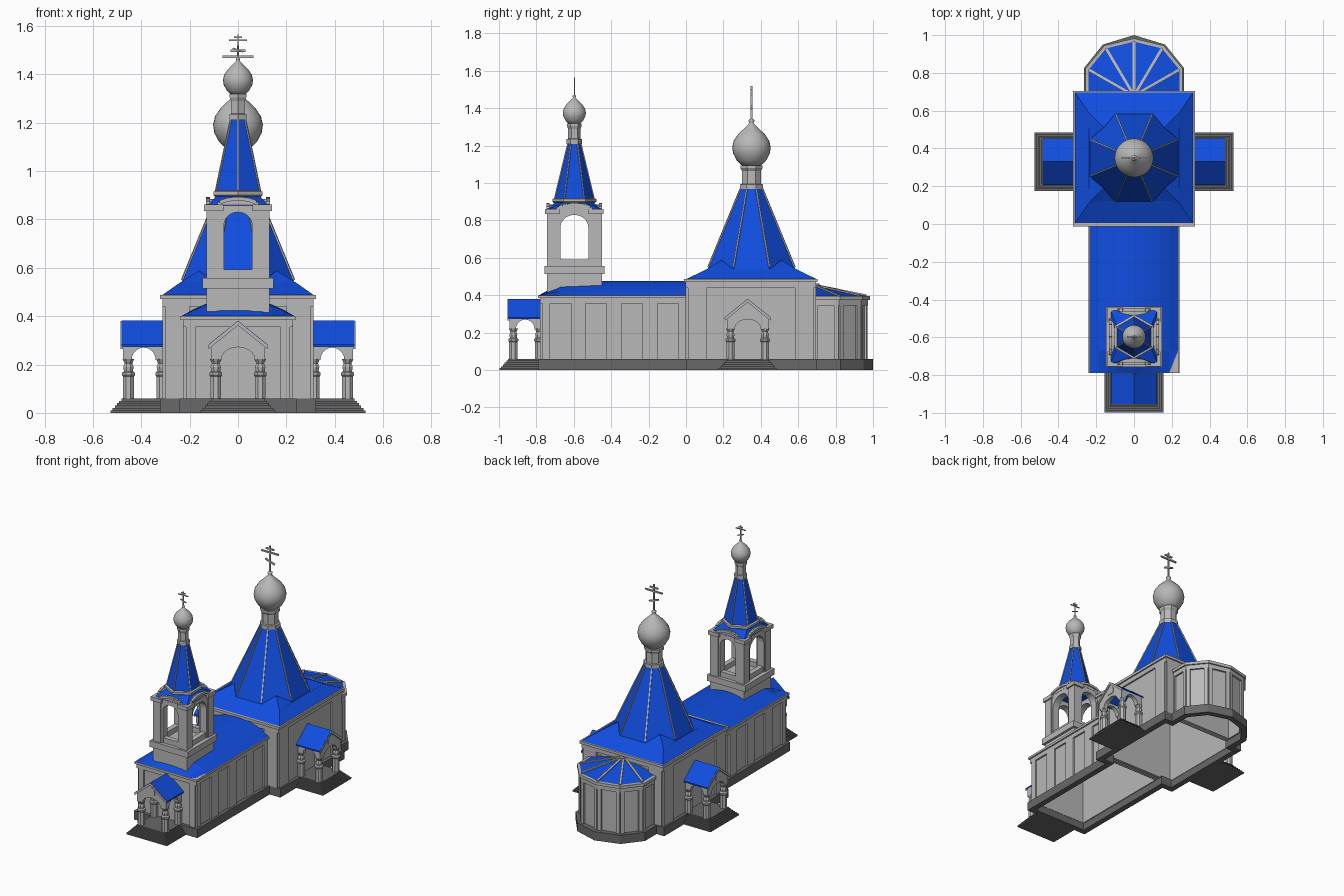
import bpy, bmesh, math
from mathutils import Vector, Matrix

if "Cube" in bpy.data.objects:
    bpy.data.objects.remove(bpy.data.objects["Cube"])

def material(name, c):
    m = bpy.data.materials.new(name)
    m.diffuse_color = (*c, 1)
    m.use_nodes = True
    m.node_tree.nodes["Principled BSDF"].inputs["Base Color"].default_value = m.diffuse_color
    return m

WALL = material("light_grey_wall", (0.48, 0.48, 0.48))
DARK = material("dark_grey_stone", (0.14, 0.14, 0.14))
BLUE = material("blue_roof", (0.005, 0.075, 0.75))
TRIM = material("pale_trim", (0.5, 0.49, 0.46))

def finish(name, bm, mat, M=None, smooth=False):
    bmesh.ops.recalc_face_normals(bm, faces=bm.faces)
    if M:
        bm.transform(M)
    me = bpy.data.meshes.new(name)
    bm.to_mesh(me)
    bm.free()
    me.materials.append(mat)
    if smooth:
        for p in me.polygons:
            p.use_smooth = True
    o = bpy.data.objects.new(name, me)
    bpy.context.collection.objects.link(o)
    return o

def mesh(name, verts, faces, mat, M=None, smooth=False):
    bm = bmesh.new()
    vs = [bm.verts.new(v) for v in verts]
    for f in faces:
        bm.faces.new([vs[i] for i in f])
    return finish(name, bm, mat, M, smooth)

def hull(name, pts, mat, M=None):
    bm = bmesh.new()
    for p in pts:
        bm.verts.new(p)
    bmesh.ops.convex_hull(bm, input=bm.verts)
    return finish(name, bm, mat, M)

def box(name, x0, x1, y0, y1, z0, z1, mat, M=None):
    return hull(name, [(x, y, z) for x in (x0, x1) for y in (y0, y1) for z in (z0, z1)], mat, M)

def bar(name, a, b, w, mat, M=None):
    # square rod between two points
    a, b = Vector(a), Vector(b)
    d = (b - a).normalized()
    s = d.cross(Vector((0, 0, 1)) if abs(d.z) < .99 else Vector((0, 1, 0))).normalized() * w
    u = d.cross(s)
    return hull(name, [p + i * s + j * u for p in (a, b) for i in (-1, 1) for j in (-1, 1)], mat, M)

def lathe(name, prof, cx, cy, n, mat, phase=0, M=None, smooth=False):
    vs = [(cx + r * math.cos(phase + i * math.tau / n), cy + r * math.sin(phase + i * math.tau / n), z)
          for r, z in prof for i in range(n)]
    fs = [(k * n + i, k * n + (i + 1) % n, (k + 1) * n + (i + 1) % n, (k + 1) * n + i)
          for k in range(len(prof) - 1) for i in range(n)]
    fs += [tuple(range(n)), tuple(range((len(prof) - 1) * n, len(prof) * n))]
    return mesh(name, vs, fs, mat, M, smooth)

def offset(pts, d):
    out = []
    for i, c in enumerate(pts):
        p, c, q = Vector(pts[i - 1]), Vector(c), Vector(pts[(i + 1) % len(pts)])
        e1, e2 = (c - p).normalized(), (q - c).normalized()
        n1, n2 = Vector((e1.y, -e1.x)), Vector((e2.y, -e2.x))
        out.append(c + (n1 + n2) * d / (1 + n1.dot(n2)))
    return out

def band(name, pts, d_out, d_in, z0, z1, mat):
    # hollow ring that follows a floor outline
    n = len(pts)
    a, b = offset(pts, d_out), offset(pts, d_in)
    vs = [(p.x, p.y, z) for ring, z in ((a, z0), (a, z1), (b, z1), (b, z0)) for p in ring]
    fs = [(k * n + i, k * n + (i + 1) % n, (k + 1) % 4 * n + (i + 1) % n, (k + 1) % 4 * n + i)
          for k in range(4) for i in range(n)]
    return mesh(name, vs, fs, mat)

def mirrored(half):
    return half + [(-x, y) for x, y in reversed(half) if x]

def pilasters(name, p, q, stops, w, z0, z1, d=0.012):
    # raised strips on the wall p-q (outline runs counter-clockwise)
    p, q = Vector(p), Vector(q)
    e = (q - p).normalized()
    n = Vector((e.y, -e.x)) * d
    L = (q - p).length
    for s in stops:
        a, b = max(0, s * L - w), min(L, s * L + w)
        hull(name, [(*(p + e * t + n * k), z) for t in (a, b) for k in (-.3, 1) for z in (z0, z1)], WALL)

def arch_wall(name, top, w, z0, hole, spring, rise, t, mat, M):
    # upright slab in local xz, thickness t toward +y, with an arched opening
    arc = [(-hole * math.cos(i * math.pi / 10), spring + rise * math.sin(i * math.pi / 10)) for i in range(11)]
    prof = [(-w, z0), (-hole, z0)] + [a for a in arc if a[1] > z0 + 1e-5] + [(hole, z0), (w, z0)] + top
    bm = bmesh.new()
    f = bm.faces.new([bm.verts.new((x, 0, z)) for x, z in prof])
    ext = bmesh.ops.extrude_face_region(bm, geom=[f], use_keep_orig=True)
    bmesh.ops.translate(bm, vec=(0, t, 0), verts=[v for v in ext['geom'] if isinstance(v, bmesh.types.BMVert)])
    bmesh.ops.triangulate(bm, faces=[f for f in bm.faces if len(f.verts) > 4])
    return finish(name, bm, mat, M)

# ---- walls, plinth and cornices
nave = [(-.216, 0), (-.216, -.768), (.216, -.768), (.216, 0)]
main = [(-.3, .01), (.3, .01), (.3, .682), (-.3, .682)]
apse = mirrored([(.235, .682), (.235, .815), (.145, .925), (0, .96)])
plinth = mirrored([(.242, -.79), (.242, 0), (.323, 0), (.323, .7), (.265, .7), (.265, .825), (.165, .95), (0, 1)])
band("plinth", plinth, 0, -.04, 0, .06, DARK)
for nm, pts, top, cor in (("nave", nave, .385, .4), ("main_hall", main, .47, .488), ("apse", apse, .375, .395)):
    band(nm + "_wall", pts, 0, -.02, .05, top, WALL)
    band(nm + "_frieze", pts, .012, -.005, top - .03, top, WALL)
    band(nm + "_cornice", pts, .022, -.02, top, cor, TRIM)
for i in range(4):
    pilasters("main_pilaster", main[i], main[(i + 1) % 4], (0, 1), .1, .06, .45)
    if i < 3:
        pilasters("nave_pilaster", nave[i], nave[i + 1], (0, 1) if i == 1 else (0, .25, .5, .75, 1), .04, .06, .36)
for i in range(6):
    pilasters("apse_pilaster", apse[i], apse[i + 1], (0, 1), .025, .06, .36)

# ---- nave roof: shallow vault with a sloped front
N = 10
xs = [-.234 + .468 * i / N for i in range(N + 1)]
vs = [(x, y, .4 + h * (1 - (x / .234) ** 2)) for y, h in ((-.786, 0), (-.67, .065), (-.5, .075), (0.01, .075)) for x in xs]
mesh("nave_roof", vs, [(k * (N + 1) + i, k * (N + 1) + i + 1, (k + 1) * (N + 1) + i + 1, (k + 1) * (N + 1) + i)
                       for k in range(3) for i in range(N)], BLUE)

# ---- apse roof: fan with ribs
rim = offset(apse, .005)
fan = [(0, .68, .455)] + [(p.x, p.y, .397) for p in rim]
mesh("apse_roof", fan, [(0, i, i + 1) for i in range(1, len(rim))], BLUE)
for p in fan[1:]:
    bar("apse_rib", fan[0], p, .007, TRIM)
lathe("apse_roof_cap", [(.025, .445), (.025, .462)], 0, .69, 12, TRIM)

# ---- main tent roof
CY, S2 = .35, math.pi / 8
hull("main_roof_skirt", [(sx * a, CY + sy * b, z) for a, b, z in ((.312, .345, .488), (.238, .238, .54))
                         for sx in (-1, 1) for sy in (-1, 1)], BLUE)
lathe("main_tent", [(.255, .535), (.062, .97)], 0, CY, 8, BLUE, S2)
for i in range(8):
    a = S2 + i * math.pi / 4
    c, s = math.cos(a), math.sin(a)
    bar("main_tent_rib", (.25 * c, CY + .25 * s, .55), (.064 * c, CY + .064 * s, .968), .004, TRIM)
for sx in (-1, 1):
    for sy in (-1, 1):
        mesh("corner_broach", [(sx * x, CY + sy * y, z) for x, y, z in
             ((.0975, .236, .54), (.236, .0975, .54), (.238, .238, .54), (.16, .16, .588))],
             [(0, 2, 3), (2, 1, 3)], BLUE)

def cupola(nm, cy, n, phase, r, z0, ring, drum, d0, d1, ro):
    lathe(nm + "_drum", [(ring, z0), (ring, z0 + .025), (drum, z0 + .027), (drum, d0 - .025),
                         (drum * 1.2, d0 - .01), (drum * 1.2, d0 + .004)], 0, cy, n, WALL, phase)
    shape = [(.45, 0), (.75, .12), (.95, .28), (1, .42), (.92, .57), (.68, .72), (.38, .84), (.17, .93),
             (.1, .97), (.15, 1), (.15, 1.03), (.05, 1.06)]
    lathe(nm + "_onion_dome", [(ro * a, d0 + (d1 - d0) * b) for a, b in shape], 0, cy, 28, WALL, smooth=True)

def cross(nm, cy, z0, z1, w, bars):
    bar(nm + "_post", (0, cy, z0), (0, cy, z1), w, WALL)
    for z, h, tilt in bars:
        bar(nm + "_arm", (-h, cy, z + tilt), (h, cy, z - tilt), w, WALL)

cupola("main", CY, 8, S2, .1, .968, .066, .054, 1.09, 1.33, .103)
cross("main_cross", CY, 1.32, 1.52, .005, ((1.497, .03, 0), (1.473, .065, 0), (1.41, .035, .012)))

# ---- bell tower
BY, HX, HY = -.597, .13, .147
box("tower_base", -HX, HX, BY - HY, BY + HY, .4, .52, WALL)
box("tower_band", -.147, .147, BY - .16, BY + .16, .515, .557, WALL)
for k in range(4):
    w, dep = (HX, HY) if k % 2 == 0 else (HY, HX)
    hole = w - .072
    M = Matrix.Translation((0, BY, 0)) @ Matrix.Rotation(k * math.pi / 2, 4, 'Z') @ Matrix.Translation((0, -dep + .006, 0))
    hump = [(w * .62 * math.cos(i * math.pi / 8), .86 + .025 * math.sin(i * math.pi / 8)) for i in range(9)]
    w2 = w - .006
    arch_wall("belfry_arch", [(w2, .86)] + hump + [(-w2, .86)], w2, .555, hole, .83 - hole * .9, hole * .9, .05, WALL, M)
    box("belfry_sill", -hole, hole, .005, .04, .555, .592, WALL, M)
    # curved cap strip over each arch
    for a, b in zip(hump, hump[1:]):
        bar("belfry_arch_trim", (a[0], 0, a[1]), (b[0], 0, b[1]), .008, TRIM, M)
for sx in (-1, 1):
    for sy in (-1, 1):
        x, y = sx * (HX - .03), BY + sy * (HY - .03)
        box("belfry_pier", x - .03, x + .03, y - .03, y + .03, .555, .84, WALL)
        box("belfry_capital", x - .04, x + .04, y - .04, y + .04, .835, .862, TRIM)
hexa = [(.1 * math.sin(i * math.pi / 3), BY + .1 * math.cos(i * math.pi / 3), .9) for i in range(6)]
hull("belfry_roof", hexa + [(sx * .125, BY + sy * .142, .858) for sx in (-1, 1) for sy in (-1, 1)], BLUE)
P6 = math.pi / 2
lathe("bell_tent_ring", [(.108, .893), (.118, .9), (.118, .915), (.1, .92)], 0, BY, 6, TRIM, P6)
lathe("bell_tent", [(.106, .915), (.034, 1.212)], 0, BY, 6, BLUE, P6)
for i in range(6):
    c, s = math.cos(P6 + i * math.pi / 3), math.sin(P6 + i * math.pi / 3)
    bar("bell_tent_rib", (.105 * c, BY + .105 * s, .918), (.035 * c, BY + .035 * s, 1.21), .0035, TRIM)
cupola("bell", BY, 6, P6, .05, 1.21, .041, .033, 1.315, 1.462, .062)
cross("bell_cross", BY, 1.45, 1.565, .003, ((1.553, .017, 0), (1.54, .037, 0), (1.5, .022, .008)))

# ---- porches: wall at local y = 0, facing -y
def porch(x, y, ang):
    M = Matrix.Translation((x, y, 0)) @ Matrix.Rotation(ang, 4, 'Z')
    for i in range(6):
        d = .009 * i
        box("porch_step", -.155 + d, .155 - d, -.217 + d, .02, i * .01, i * .01 + .01, DARK, M)
    col = [(.024, .06), (.024, .15), (.029, .156), (.029, .166), (.02, .172), (.023, .19), (.017, .205), (.026, .222)]
    for sx in (-1, 1):
        for cy in (-.143, -.005):
            lathe("porch_column", col, sx * .092, cy, 8, WALL, S2, M)
        S = M @ Matrix.Translation((sx * .11, -.08, 0)) @ Matrix.Rotation(sx * math.pi / 2, 4, 'Z')
        arch_wall("porch_side_arch", [(.085, .285), (-.085, .285)], .085, .218, .05, .218, .052, .03, WALL, S)
        # roof slope
        hull("porch_roof", [(px, py, pz + h) for py in (-.172, .012) for h in (0, .009)
                            for px, pz in ((0, .372), (sx * .123, .273))], BLUE, M)
        hull("porch_gable_trim", [(px, py, pz + h) for py in (-.175, -.165) for h in (-.01, .007)
                                  for px, pz in ((0, .372), (sx * .121, .274))], WALL, M)
    arch_wall("porch_front_arch", [(.112, .279), (0, .37), (-.112, .279)], .112, .218, .07, .218, .054, .03, WALL,
              M @ Matrix.Translation((0, -.165, 0)))
    niche = [(.026, .292), (-.026, .292)] + [(-.026 * math.cos(i * math.pi / 6), .325 + .02 * math.sin(i * math.pi / 6)) for i in range(7)]
    hull("porch_niche", [(a, b, c) for a, c in niche for b in (-.169, -.16)], WALL, M)

porch(0, -.78, 0)
porch(.31, .33, math.pi / 2)
porch(-.31, .33, -math.pi / 2)
